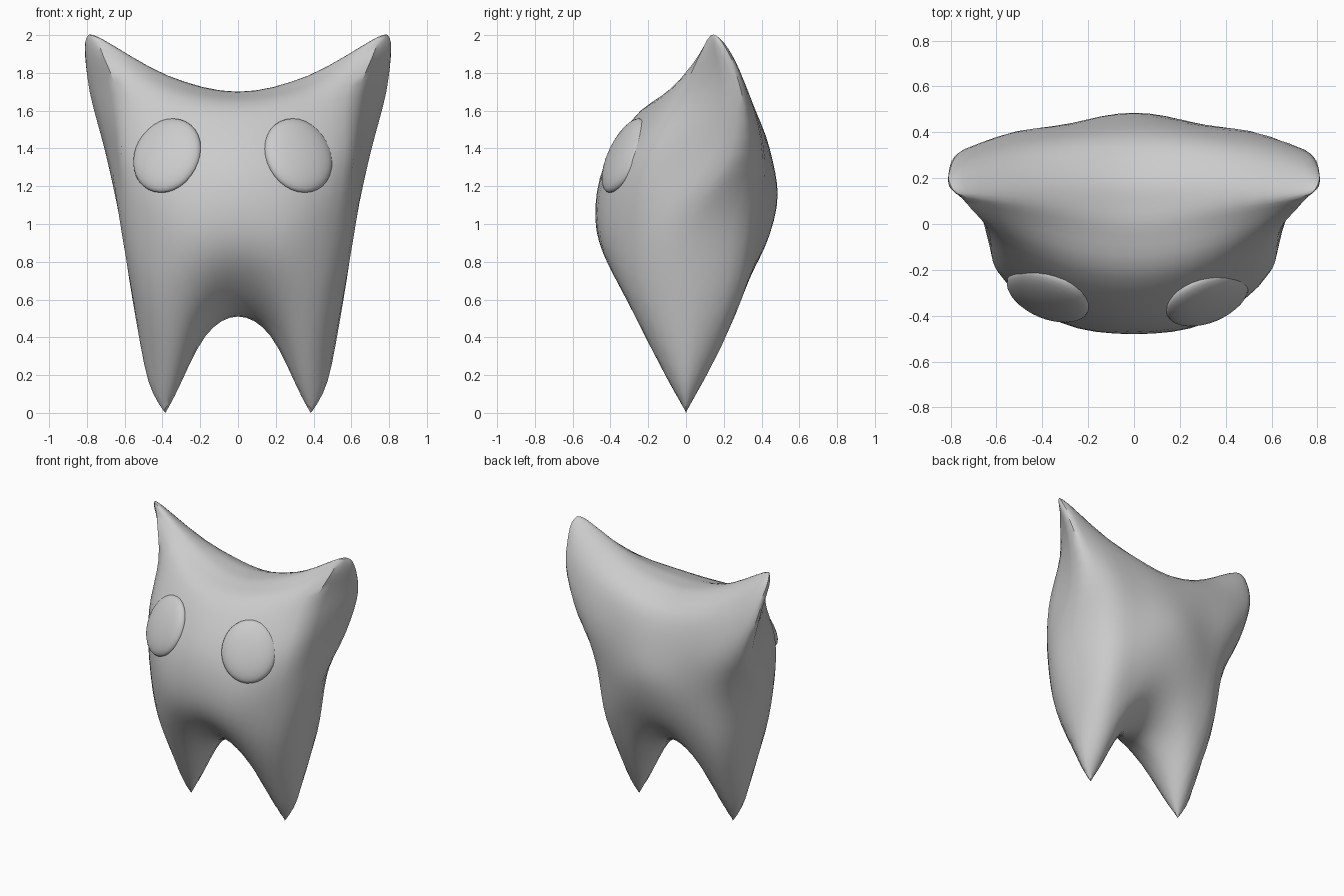
import bpy, bmesh, math
from mathutils import Vector, Matrix

if "Cube" in bpy.data.objects:
    bpy.data.objects.remove(bpy.data.objects["Cube"])

grey = bpy.data.materials.new("soft grey")
grey.diffuse_color = (0.6, 0.6, 0.6, 1)
grey.use_nodes = True
grey.node_tree.nodes["Principled BSDF"].inputs["Base Color"].default_value = grey.diffuse_color

# Half-body sections, foot to ear: front centre, front, crease, side edge, crease, back, back centre
ARCH = [(0, 0, .51), (.17, 0, .41), (.335, 0, .09), (.385, 0, 0)]
SECTIONS = [
    [(0, -.20, .59), (.21, -.24, .53), (.38, -.12, .22), (.475, 0, .17), (.385, .12, .22), (.21, .23, .53), (0, .2, .59)],
    [(0, -.41, .80), (.26, -.40, .77), (.48, -.25, .63), (.555, 0, .58), (.47, .26, .62), (.25, .36, .77), (0, .38, .80)],
    [(0, -.48, 1.03), (.32, -.43, 1.03), (.565, -.235, 1.03), (.625, .02, 1.02), (.51, .32, 1.03), (.27, .43, 1.06), (0, .48, 1.09)],
    [(0, -.43, 1.32), (.345, -.36, 1.32), (.615, -.165, 1.36), (.70, .23, 1.37), (.57, .385, 1.37), (.29, .43, 1.35), (0, .46, 1.33)],
    [(0, -.24, 1.60), (.33, -.18, 1.63), (.635, -.025, 1.68), (.785, .26, 1.70), (.68, .33, 1.68), (.33, .36, 1.62), (0, .37, 1.58)],
    [(0, -.05, 1.685), (.36, 0, 1.75), (.725, .085, 1.92), (.808, .175, 1.93), (.75, .235, 1.91), (.36, .23, 1.75), (0, .21, 1.685)],
]
CROWN = [(0, .08, 1.70), (.37, .11, 1.785), (.73, .135, 1.985), (.79, .15, 1.995)]


def spline(a, b, c, d, t):
    return 0.5 * (2 * b + (c - a) * t + (2 * a - 5 * b + 4 * c - d) * t * t + (3 * b - a - 3 * c + d) * t ** 3)


def ring(half):
    """Full loop of 12 points from the right half."""
    pts = [Vector(p) for p in half]
    return pts + [Vector((-p.x, p.y, p.z)) for p in pts[-2:0:-1]]


def refine_loop(pts, n, flat):
    """Smooth the loop; flat sides run straight from front crease to side edge."""
    k = len(pts)
    out = []
    for i in range(k):
        a, b, c, d = pts[i - 1], pts[i], pts[(i + 1) % k], pts[(i + 2) % k]
        straight = flat and i in (2, 9)
        out += [b.lerp(c, s / n) if straight else spline(a, b, c, d, s / n) for s in range(n)]
    return out


def flip(pts):
    """Swap front and back, so the surface rolls smoothly over an edge."""
    k = len(pts)
    return [pts[(k // 2 - i) % k] for i in range(k)]


def make_object(name, bm):
    bmesh.ops.recalc_face_normals(bm, faces=bm.faces)
    mesh = bpy.data.meshes.new(name)
    bm.to_mesh(mesh)
    bm.free()
    mesh.materials.append(grey)
    obj = bpy.data.objects.new(name, mesh)
    bpy.context.collection.objects.link(obj)
    bpy.context.view_layer.objects.active = obj
    obj.select_set(True)
    bpy.ops.object.shade_smooth_by_angle(angle=math.radians(40))
    obj.select_set(False)
    return obj


# Body with two pointed legs and two ears
N = 4
rows = [ring(ARCH + ARCH[-2::-1])] + [ring(s) for s in SECTIONS] + [ring(CROWN + CROWN[-2::-1])]
rows = [refine_loop(r, N, i in (4, 5, 6)) for i, r in enumerate(rows)]
rows = [flip(rows[1])] + rows + [flip(rows[-2])]
loops = []
for i in range(1, len(rows) - 2):
    for s in range(N):
        loops.append([spline(*q, s / N) for q in zip(*rows[i - 1:i + 3])])
loops.append(rows[-2])
bm = bmesh.new()
grid = [[bm.verts.new(p) for p in loop] for loop in loops]
for low, high in zip(grid, grid[1:]):
    for i in range(len(low)):
        j = (i + 1) % len(low)
        bm.faces.new((low[i], low[j], high[j], high[i]))
bmesh.ops.remove_doubles(bm, verts=bm.verts, dist=0.002)
make_object("body", bm)

# Eyes: flattened balls set into the face
for name, side, centre in (("right_eye", 1, (.32, -.325, 1.362)), ("left_eye", -1, (-.375, -.308, 1.362))):
    out = Vector((.42 * side, -1, .50)).normalized()
    up = (Vector((0, 0, 1)) - out * out.z).normalized()
    across = up.cross(out)
    frame = Matrix((across, up, out)).transposed().to_4x4()
    bm = bmesh.new()
    bmesh.ops.create_uvsphere(bm, u_segments=32, v_segments=16, radius=1)
    bmesh.ops.transform(bm, verts=bm.verts,
                        matrix=Matrix.Translation(centre) @ frame @ Matrix.Diagonal((.19, .215, .06, 1)))
    make_object(name, bm)
